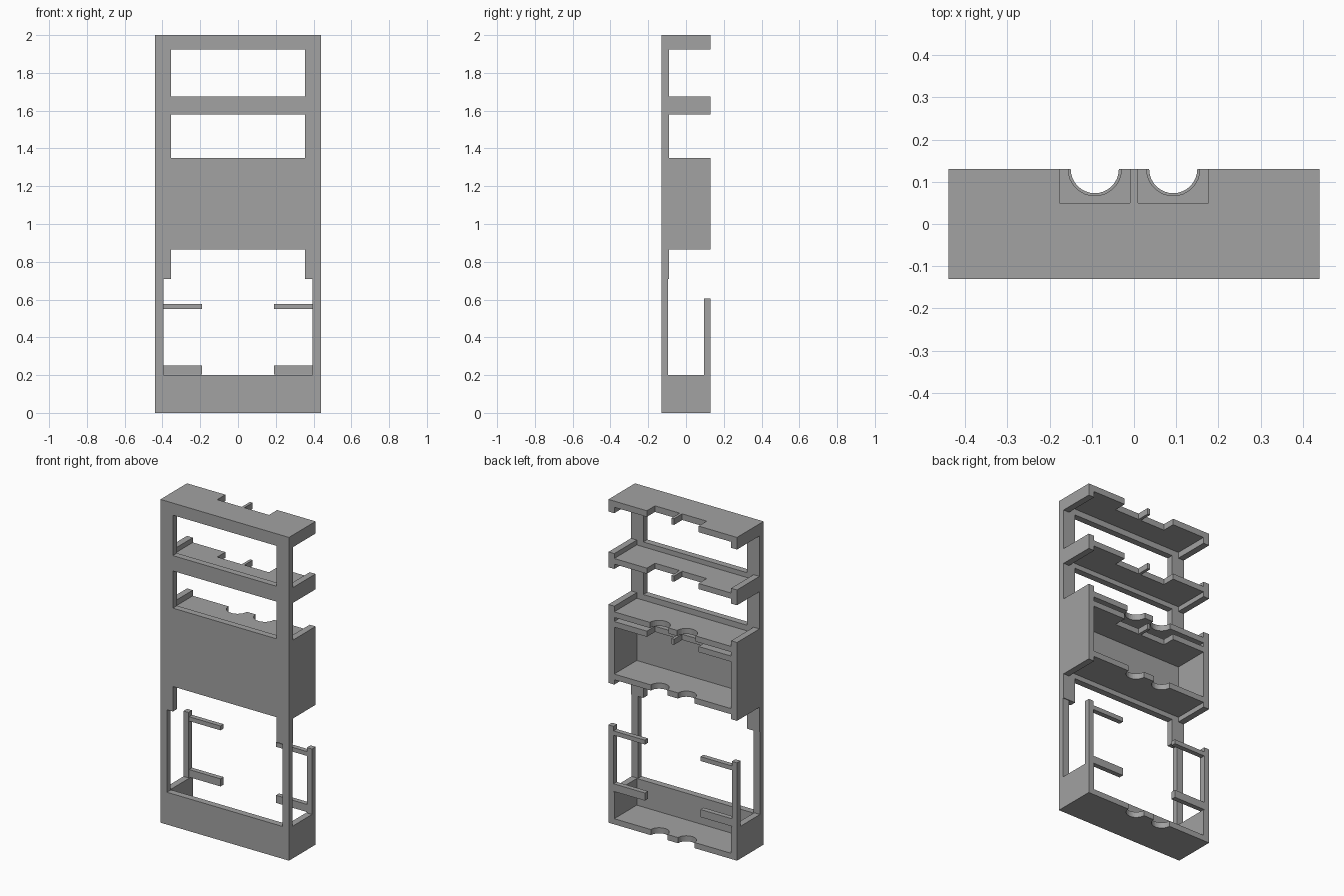
import bpy, bmesh, math

cube = bpy.data.objects.get("Cube")
if cube:
    bpy.data.objects.remove(cube)

grey = bpy.data.materials.new("plain_grey")
grey.use_nodes = True
colour = (0.36, 0.36, 0.36, 1)
grey.diffuse_color = colour
grey.node_tree.nodes["Principled BSDF"].inputs["Base Color"].default_value = colour

W, D = 0.44, 0.13        # half width, half depth
T = 0.04                 # wall thickness
INNER_X, INNER_Y = W - T, T - D


def finish(name, bm):
    bmesh.ops.recalc_face_normals(bm, faces=bm.faces)
    mesh = bpy.data.meshes.new(name)
    bm.to_mesh(mesh)
    bm.free()
    mesh.materials.append(grey)
    ob = bpy.data.objects.new(name, mesh)
    bpy.context.collection.objects.link(ob)
    return ob


def extrude(name, outline, z0, z1):
    """Upright prism from an outline in plan."""
    bm = bmesh.new()
    face = bm.faces.new([bm.verts.new((x, y, z0)) for x, y in outline])
    res = bmesh.ops.extrude_face_region(bm, geom=[face])
    top = [v for v in res["geom"] if isinstance(v, bmesh.types.BMVert)]
    bmesh.ops.translate(bm, verts=top, vec=(0, 0, z1 - z0))
    return finish(name, bm)


def box(name, x0, x1, y0, y1, z0, z1):
    return extrude(name, [(x0, y0), (x1, y0), (x1, y1), (x0, y1)], z0, z1)


def pair(name, x0, x1, y0, y1, z0, z1):
    box("left_" + name, x0, x1, y0, y1, z0, z1)
    box("right_" + name, -x1, -x0, y0, y1, z0, z1)


def cut(target, cutter):
    mod = target.modifiers.new("cut", "BOOLEAN")
    mod.operation = "DIFFERENCE"
    mod.solver = "EXACT"
    mod.object = cutter
    bpy.context.view_layer.update()
    deps = bpy.context.evaluated_depsgraph_get()
    mesh = bpy.data.meshes.new_from_object(target.evaluated_get(deps))
    target.modifiers.clear()
    target.data = mesh
    bpy.data.objects.remove(cutter)


def shelf(name, z0, z1, notch):
    """Plate between the side walls, with a notched rear edge."""
    half = [(INNER_X, INNER_Y), (INNER_X, D)] + notch
    mirrored = [(-x, y) for x, y in reversed(half)]
    return extrude(name, half + mirrored, z0, z1)


def round_notch(r, steps=16):
    angles = [math.pi * i / steps for i in range(steps + 1)]
    return [(0.093 + r * math.cos(a), D - r * math.sin(a)) for a in angles]


square_notch = [(0.177, D), (0.177, 0.05), (0.009, 0.05), (0.009, D)]

# Front panel with its window openings
panel = box("front_panel", -W, W, -D, INNER_Y, 0, 2)
for z0, z1 in [(1.675, 1.925), (1.35, 1.58), (0.6, 0.865)]:
    cut(panel, box("opening", -0.355, 0.355, -0.2, 0, z0, z1))
cut(panel, box("wide_opening", -0.395, 0.395, -0.2, 0, 0.2, 0.71))
cut(panel, box("post_relief", -1, 1, -0.095, 0, 0.2, 0.71))

# Side walls of every tier
tiers = {"top_wall": (1.925, 2), "rack_wall": (1.58, 1.675),
         "case_wall": (0.865, 1.35), "base_wall": (0, 0.2)}
for name, (z0, z1) in tiers.items():
    pair(name, INNER_X, W, INNER_Y, D, z0, z1)

# Shelves with square rear notches
shelf("top_shelf", 1.962, 2, square_notch)
shelf("rack_shelf", 1.61, 1.645, square_notch)
shelf("case_inner_shelf", 1.22, 1.255, square_notch)

# Shelves with round rear notches
shelf("case_top_shelf", 1.28, 1.315, round_notch(0.063))
shelf("case_bottom_shelf", 0.895, 0.93, round_notch(0.057))
shelf("base_floor", 0, 0.035, round_notch(0.057))

# Rear posts and their holding arms
pair("rear_post", 0.405, W, 0.095, D, 0.2, 0.605)
pair("upper_arm", 0.19, 0.405, 0.1, D, 0.55, 0.577)
pair("lower_arm", 0.19, 0.405, 0.1, D, 0.203, 0.25)
